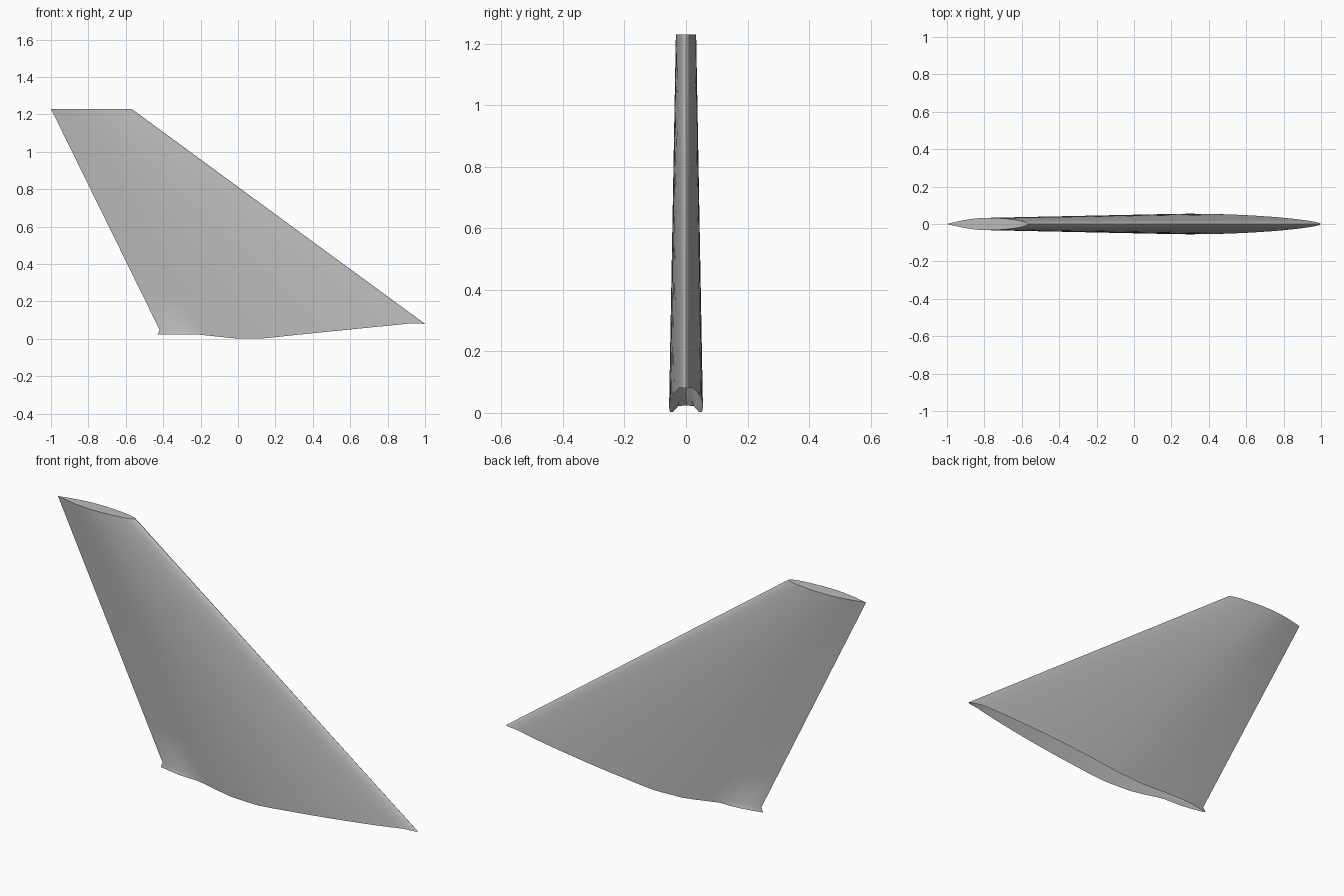
import bpy, bmesh, math

cube = bpy.data.objects.get("Cube")
if cube:
    bpy.data.objects.remove(cube, do_unlink=True)

STATIONS = 28
ROWS = 6
LEAD_ROOT, LEAD_TIP = 1.0, -0.57
TRAIL_ROOT, TRAIL_TIP = -0.41, -1.0
TIP_Z = 1.23

# Lower edge of the fin, (x, z) from trailing to leading edge
ROOT_EDGE = [(-0.42, 0.03), (-0.2, 0.022), (-0.02, 0.002), (0.15, 0.003),
             (0.3, 0.02), (0.6, 0.05), (0.93, 0.083), (1.0, 0.08)]


def root_height(x):
    for (x0, z0), (x1, z1) in zip(ROOT_EDGE, ROOT_EDGE[1:]):
        if x <= x1:
            return z0 + (z1 - z0) * (x - x0) / (x1 - x0)
    return ROOT_EDGE[-1][1]


def half_thickness(f, peak, nose):
    # Rounded toward the leading edge, tapering straight to the trailing edge
    return peak * max(math.sin(math.pi * f), 0) ** (nose if f < 0.5 else 1.0)


def skin_point(f, s):
    xr = LEAD_ROOT + (TRAIL_ROOT - LEAD_ROOT) * f
    xt = LEAD_TIP + (TRAIL_TIP - LEAD_TIP) * f
    zr = root_height(xr)
    yr, yt = half_thickness(f, 0.055, 0.6), half_thickness(f, 0.033, 0.5)
    return xr + (xt - xr) * s, yr + (yt - yr) * s, zr + (TIP_Z - zr) * s


bm = bmesh.new()
fractions = [(1 - math.cos(math.pi * i / STATIONS)) / 2 for i in range(STATIONS + 1)]
loop = [(f, 1) for f in fractions] + [(f, -1) for f in fractions[-2:0:-1]]
spans = [0, 0.015] + [i / ROWS for i in range(1, ROWS + 1)]

# Lofted skin, open underneath, with a small flare at the rear of the root
rows = []
for s in spans:
    row = []
    for f, side in loop:
        x, y, z = skin_point(f, s)
        if s == 0 and f > 0.85:
            flare = (f - 0.85) / 0.15
            x -= 0.02 * flare
            y += 0.009 * math.sin(math.pi * min(flare, 0.9))
            z -= 0.006 * flare
        row.append(bm.verts.new((x, side * y, z)))
    rows.append(row)
count = len(loop)
for low, high in zip(rows, rows[1:]):
    for i in range(count):
        j = (i + 1) % count
        bm.faces.new((low[i], high[i], high[j], low[j]))

# Flat tip cap
bm.faces.new(rows[-1])
bmesh.ops.recalc_face_normals(bm, faces=bm.faces)
bm.faces.ensure_lookup_table()
if bm.faces[-1].normal.z < 0:
    bmesh.ops.reverse_faces(bm, faces=bm.faces)

mesh = bpy.data.meshes.new("tail_fin")
bm.to_mesh(mesh)
bm.free()
fin = bpy.data.objects.new("tail_fin", mesh)
bpy.context.collection.objects.link(fin)

# Plain grey paint
paint = bpy.data.materials.new("light_grey")
paint.use_nodes = True
colour = (0.5, 0.5, 0.5, 1)
paint.diffuse_color = colour
paint.node_tree.nodes["Principled BSDF"].inputs["Base Color"].default_value = colour
mesh.materials.append(paint)

bpy.ops.object.select_all(action='DESELECT')
fin.select_set(True)
bpy.context.view_layer.objects.active = fin
bpy.ops.object.shade_smooth_by_angle(angle=math.radians(25))
